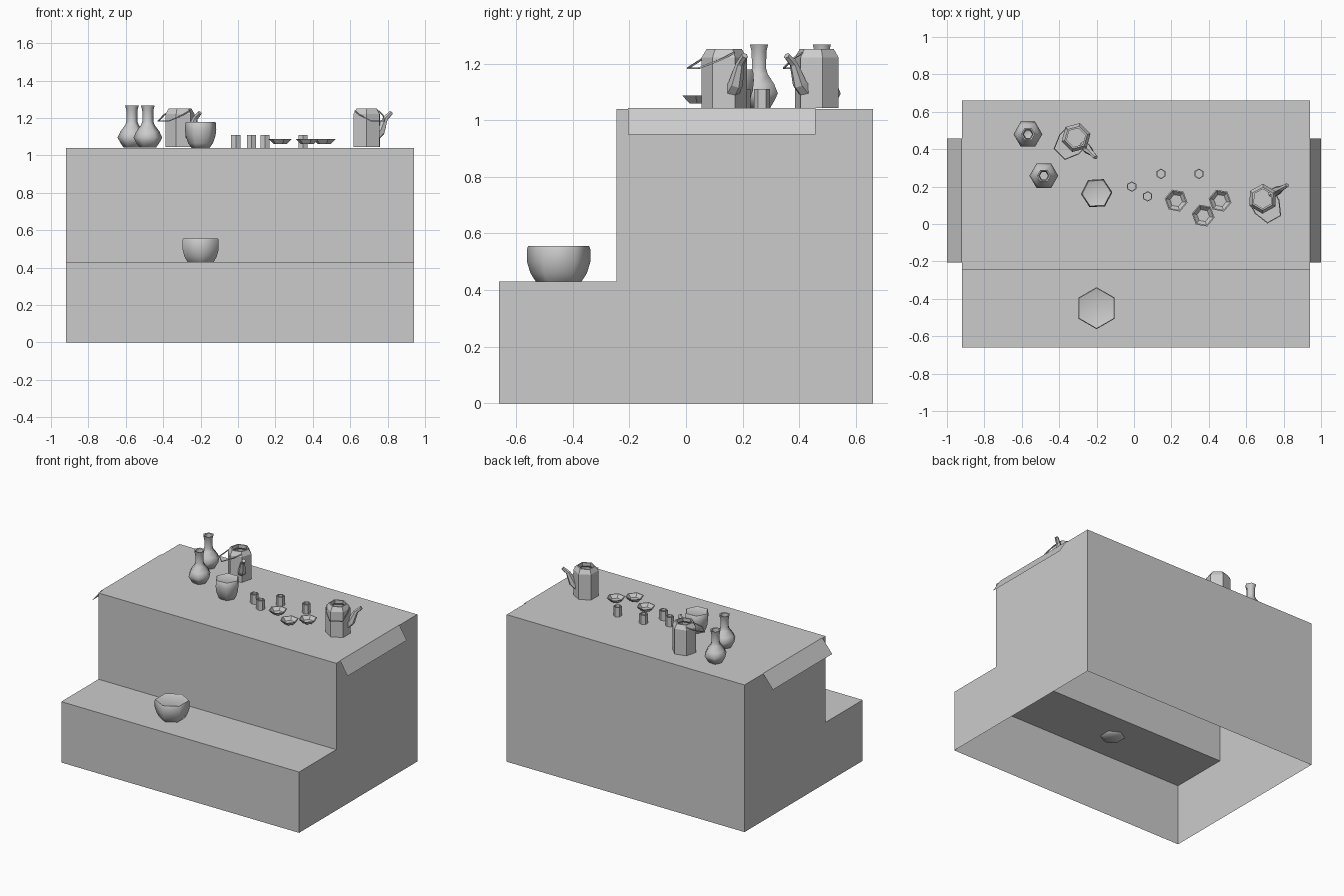
import bpy, bmesh
from math import sin, cos, pi, radians
from mathutils import Vector

cube = bpy.data.objects.get("Cube")
if cube:
    bpy.data.objects.remove(cube)

grey = bpy.data.materials.new("plain grey")
grey.use_nodes = True
GREY = (0.6, 0.6, 0.6, 1)
grey.diffuse_color = GREY
grey.node_tree.nodes["Principled BSDF"].inputs["Base Color"].default_value = GREY

TOP, STEP = 1.04, 0.43


def finish(name, bm, loc=(0, 0, 0), turn=0, smooth=False):
    mesh = bpy.data.meshes.new(name)
    bm.to_mesh(mesh)
    bm.free()
    mesh.materials.append(grey)
    obj = bpy.data.objects.new(name, mesh)
    obj.location = loc
    obj.rotation_euler.z = radians(turn)
    bpy.context.collection.objects.link(obj)
    if smooth:
        for o in bpy.context.selected_objects:
            o.select_set(False)
        obj.select_set(True)
        bpy.context.view_layer.objects.active = obj
        bpy.ops.object.shade_smooth_by_angle(angle=radians(65))
    return obj


def skin(bm, rings, cap_start=False, cap_end=False):
    """Join rings of points, in order, with quads."""
    rows = [[bm.verts.new(p) for p in ring] for ring in rings]
    n = len(rows[0])
    for a, b in zip(rows, rows[1:]):
        for i in range(n):
            j = (i + 1) % n
            bm.faces.new((a[i], a[j], b[j], b[i]))
    if cap_start:
        bm.faces.new(rows[0][::-1])
    if cap_end:
        bm.faces.new(rows[-1])


def hexagon(r, z):
    return [(r * cos(k * pi / 3), r * sin(k * pi / 3), z) for k in range(6)]


def vessel(name, profile, loc, turn=0, smooth=False, filled=False):
    bm = bmesh.new()
    skin(bm, [hexagon(r, z) for r, z in profile], True, filled)
    return finish(name, bm, loc, turn, smooth)


def tube(bm, path, radii, sides):
    """Sweep a polygon along a path."""
    pts = [Vector(p) for p in path]
    rings = []
    for i, p in enumerate(pts):
        d = (pts[min(i + 1, len(pts) - 1)] - pts[max(i - 1, 0)]).normalized()
        u = d.cross(Vector((0, 0, 1))).normalized()
        v = u.cross(d)
        rings.append([p + radii[i] * (u * cos(a) + v * sin(a))
                      for a in (2 * pi * (k + 0.5) / sides for k in range(sides))])
    skin(bm, rings, True, True)
    bmesh.ops.recalc_face_normals(bm, faces=bm.faces)


# Stepped counter, open underneath
outline = [(0.66, 0), (0.66, TOP), (-0.245, TOP), (-0.245, STEP), (-0.66, STEP), (-0.66, 0)]
bm = bmesh.new()
left = [bm.verts.new((-0.92, y, z)) for y, z in outline]
right = [bm.verts.new((0.94, y, z)) for y, z in outline]
for i in range(5):
    bm.faces.new((left[i], left[i + 1], right[i + 1], right[i]))
bm.faces.new(left)
bm.faces.new(right)
bmesh.ops.recalc_face_normals(bm, faces=bm.faces)
finish("stepped_counter", bm)

# Table runner with hanging ends
bm = bmesh.new()
rows = [[bm.verts.new((x, y, z)) for y in (-0.205, 0.457)]
        for x, z in ((-1, 0.95), (-0.922, 1.044), (0.942, 1.044), (1, 0.95))]
for a, b in zip(rows, rows[1:]):
    bm.faces.new((a[0], b[0], b[1], a[1]))
finish("table_runner", bm)

# Vases
vase = [(0.045, 0), (0.062, 0.025), (0.077, 0.052), (0.062, 0.085), (0.036, 0.12),
        (0.029, 0.14), (0.03, 0.2), (0.037, 0.225), (0.028, 0.222), (0.022, 0.14)]
for i, (x, y) in enumerate(((-0.567, 0.48), (-0.482, 0.258))):
    vessel(f"vase_{i + 1}", vase, (x, y, TOP + 0.003), 0, True)

# Filled bowls, one on the step and one on the counter
vessel("step_bowl", [(0.065, -0.012), (0.082, 0.002), (0.1, 0.03), (0.112, 0.07),
                     (0.112, 0.115), (0.108, 0.125), (0.1, 0.122)],
       (-0.2, -0.45, STEP), 30, True, True)
vessel("counter_bowl", [(0.048, 0), (0.066, 0.025), (0.08, 0.065), (0.084, 0.1),
                        (0.081, 0.135), (0.077, 0.14), (0.072, 0.138)],
       (-0.2, 0.165, TOP), 3, True, True)

# Small cups
cup = [(0.028, 0), (0.028, 0.07), (0.022, 0.07), (0.022, 0.055)]
for i, (x, y) in enumerate(((-0.012, 0.2), (0.073, 0.148), (0.144, 0.268), (0.347, 0.268))):
    vessel(f"cup_{i + 1}", cup, (x, y, TOP), 30, False, True)

# Shallow dishes
dish = [(0.034, 0.02), (0.062, 0.047), (0.055, 0.047), (0.034, 0.025)]
for i, (x, y) in enumerate(((0.225, 0.125), (0.37, 0.045), (0.46, 0.125))):
    vessel(f"dish_{i + 1}", dish, (x, y, TOP), -10, False, True)

# Teapots, each with a spout and a wire handle folded to one side
pot = [(0.08, 0), (0.08, 0.178), (0.062, 0.208), (0.052, 0.208), (0.052, 0.185), (0.07, 0.17),
       (0.07, 0.01)]
spout = [(0.055, 0, 0.06), (0.085, 0, 0.085), (0.115, 0, 0.155), (0.15, 0, 0.185)]
bail = [(0.072, 0, 0.195), (0.072, -0.05, 0.172), (0.04, -0.125, 0.14),
        (-0.04, -0.125, 0.14), (-0.072, -0.05, 0.172), (-0.072, 0, 0.195)]
for i, (x, y, turn) in enumerate(((-0.31, 0.462, -45), (0.688, 0.135, 29))):
    loc = (x, y, TOP + 0.004)
    vessel(f"teapot_body_{i + 1}", pot, loc, turn, False, True)
    bm = bmesh.new()
    tube(bm, spout, (0.028, 0.026, 0.015, 0.012), 6)
    finish(f"teapot_spout_{i + 1}", bm, loc, turn)
    bm = bmesh.new()
    tube(bm, bail, [0.004] * len(bail), 4)
    finish(f"teapot_handle_{i + 1}", bm, loc, turn)
